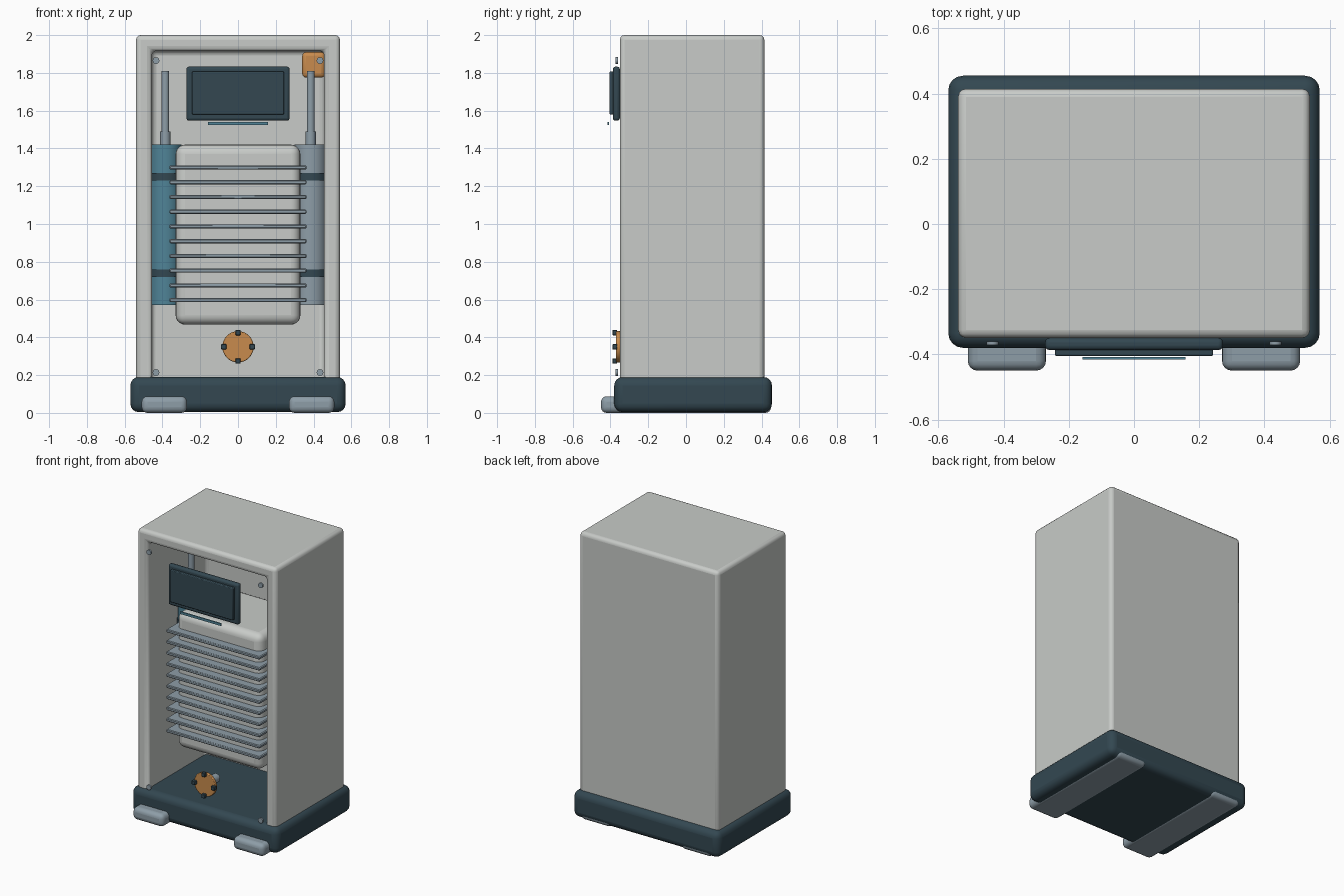
import bpy, bmesh, math
from mathutils import Vector

old = bpy.data.objects.get("Cube")
if old:
    bpy.data.objects.remove(old, do_unlink=True)


def material(name, r, g, b):
    m = bpy.data.materials.new(name)
    m.use_nodes = True
    m.diffuse_color = (r, g, b, 1)
    m.node_tree.nodes["Principled BSDF"].inputs["Base Color"].default_value = (r, g, b, 1)
    return m


SHELL = material("light_grey_shell", 0.58, 0.60, 0.58)
DARK = material("dark_slate", 0.033, 0.064, 0.083)
STEEL = material("blue_grey_steel", 0.27, 0.34, 0.39)
BLUE = material("teal_blue", 0.08, 0.23, 0.31)
ORANGE = material("copper_orange", 0.58, 0.26, 0.075)


def finish(name, bm, mat, bevel=0, segments=3):
    """Turn a bmesh into a smooth-shaded object with optional rounded edges."""
    bmesh.ops.recalc_face_normals(bm, faces=bm.faces)
    mesh = bpy.data.meshes.new(name)
    bm.to_mesh(mesh)
    bm.free()
    mesh.materials.append(mat)
    ob = bpy.data.objects.new(name, mesh)
    bpy.context.collection.objects.link(ob)
    if bevel:
        mod = ob.modifiers.new("rounded_edges", 'BEVEL')
        mod.width = bevel
        mod.segments = segments
        mod.limit_method = 'ANGLE'
    bpy.ops.object.select_all(action='DESELECT')
    ob.select_set(True)
    bpy.context.view_layer.objects.active = ob
    bpy.ops.object.shade_smooth_by_angle(angle=math.radians(35))
    return ob


def box_mesh(x, y, z):
    """Box from (low, high) ranges on each axis."""
    bm = bmesh.new()
    bmesh.ops.create_cube(bm, size=1)
    for v in bm.verts:
        v.co = Vector([r[0] if c < 0 else r[1] for c, r in zip(v.co, (x, y, z))])
    return bm


def box(name, x, y, z, mat, bevel=0, segments=3):
    return finish(name, box_mesh(x, y, z), mat, bevel, segments)


def cylinder(name, start, end, radius, mat, sides=32, bevel=0):
    """Cylinder running between two points."""
    a, b = Vector(start), Vector(end)
    bm = bmesh.new()
    bmesh.ops.create_cone(bm, cap_ends=True, segments=sides, radius1=radius,
                          radius2=radius, depth=(b - a).length)
    turn = (b - a).to_track_quat('Z', 'Y').to_matrix()
    for v in bm.verts:
        v.co = turn @ v.co + (a + b) / 2
    return finish(name, bm, mat, bevel, 2)


# Base and the two skids under it
box("base", (-0.57, 0.57), (-0.38, 0.455), (0.004, 0.19), DARK, 0.045, 4)
for side, tag in ((1, "left"), (-1, "right")):
    box(tag + "_skid", sorted((side * 0.27, side * 0.51)), (-0.45, 0.45),
        (0, 0.088), STEEL, 0.03, 4)

# Cabinet shell with a deep open front
bm = box_mesh((-0.54, 0.54), (-0.35, 0.415), (0.065, 2))
bm.normal_update()
front = min(bm.faces, key=lambda f: f.calc_center_median().y)
bmesh.ops.inset_region(bm, faces=[front], thickness=0.118)
pushed = bmesh.ops.extrude_face_region(bm, geom=[front])
bmesh.ops.translate(bm, vec=(0, 0.647, 0),
                    verts=[v for v in pushed["geom"] if isinstance(v, bmesh.types.BMVert)])
if front.is_valid:
    bmesh.ops.delete(bm, geom=[front], context='FACES')
finish("cabinet", bm, SHELL, 0.025, 3)

# Main tank with cooling fins
box("tank", (-0.33, 0.33), (-0.22, 0.293), (0.467, 1.42), SHELL, 0.05, 5)
for i in range(10):
    z = 0.597 + i * 0.078
    box(f"cooling_fin_{i + 1}", (-0.363, 0.363), (-0.28, 0.27),
        (z - 0.011, z + 0.011), STEEL, 0.005, 1)

# Side cylinders with clamps and riser pipes
for side, tag, mat in ((-1, "right", BLUE), (1, "left", STEEL)):
    x, y = side * 0.385, 0.03

    def upright(name, low, high, radius, m):
        cylinder(f"{tag}_{name}", (x, y, low), (x, y, high), radius, m)

    upright("cylinder", 0.57, 1.42, 0.085, mat)
    for name, z in (("lower_clamp", 0.74), ("upper_clamp", 1.25)):
        upright(name, z - 0.02, z + 0.02, 0.092, DARK)
    upright("pipe_fitting", 1.41, 1.49, 0.027, STEEL)
    upright("riser_pipe", 1.48, 1.81, 0.021, STEEL)

# Relief cap in the upper corner
box("relief_cap", (0.34, 0.46), (0.06, 0.18), (1.775, 1.91), ORANGE, 0.02)

# Control panel with raised display and indicator strip
box("control_panel", (-0.273, 0.273), (-0.387, -0.35), (1.547, 1.833), DARK, 0.014)
box("display", (-0.243, 0.243), (-0.405, -0.38), (1.58, 1.807), DARK, 0.005, 2)
box("indicator_strip", (-0.158, 0.158), (-0.416, -0.408), (1.524, 1.541), BLUE)

# Drain valve wheel with four grips
cylinder("valve_stem", (0, -0.36, 0.35), (0, -0.24, 0.35), 0.03, STEEL)
cylinder("valve_wheel", (0, -0.37, 0.35), (0, -0.348, 0.35), 0.083, ORANGE, bevel=0.004)
for i in range(4):
    gx = 0.075 * math.cos(i * math.pi / 2)
    gz = 0.35 + 0.075 * math.sin(i * math.pi / 2)
    box(f"valve_grip_{i + 1}", (gx - 0.014, gx + 0.014), (-0.39, -0.364),
        (gz - 0.014, gz + 0.014), DARK, 0.003, 1)

# Corner bolts on the front frame
for side, tag in ((1, "left"), (-1, "right")):
    for name, z in (("lower", 0.214), ("upper", 1.865)):
        cylinder(f"{tag}_{name}_bolt", (side * 0.434, -0.372, z),
                 (side * 0.434, -0.36, z), 0.018, STEEL, sides=12)
